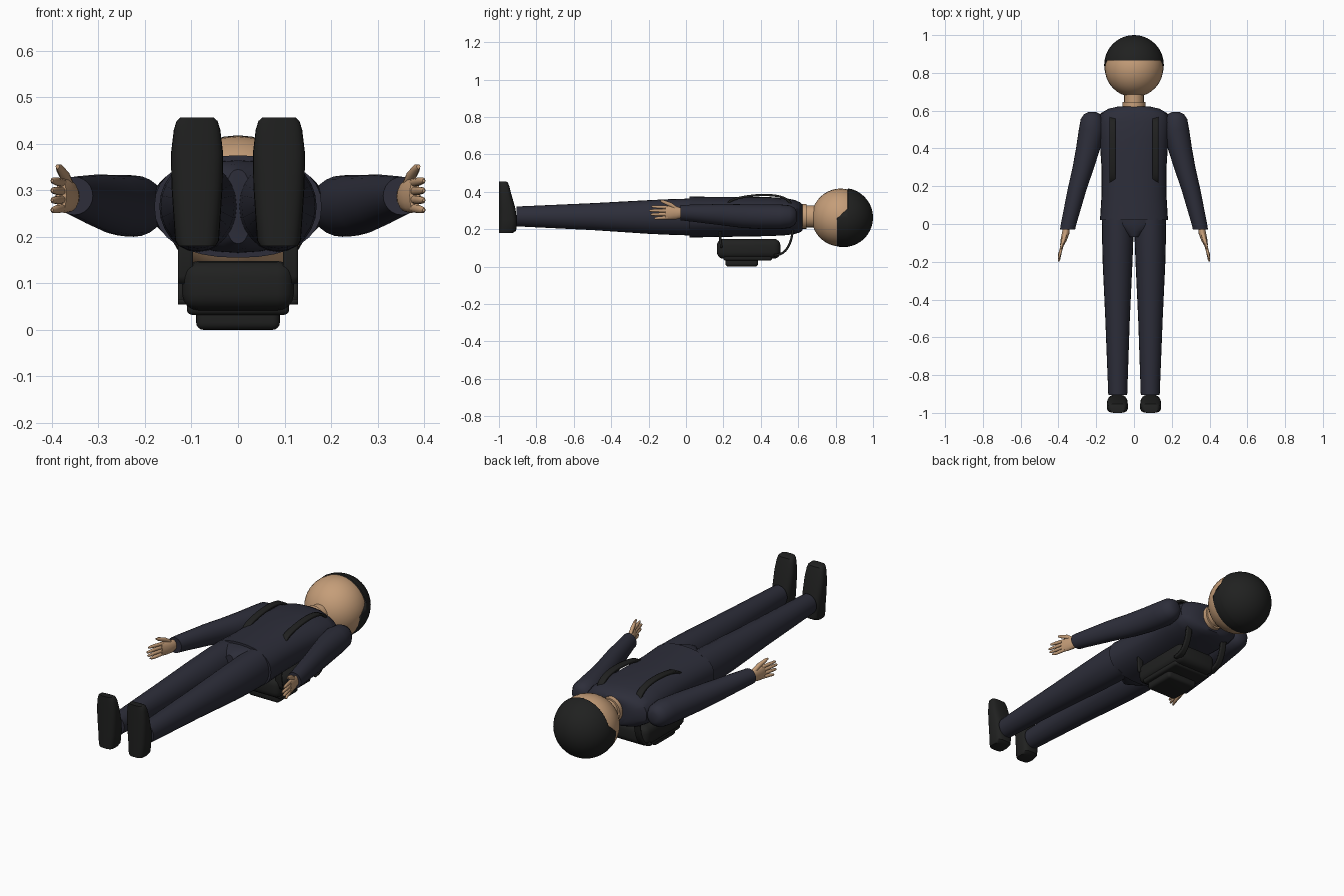
import bpy, bmesh, math
from mathutils import Vector

if "Cube" in bpy.data.objects:
    bpy.data.objects.remove(bpy.data.objects["Cube"])


def material(name, rgb):
    m = bpy.data.materials.new(name)
    m.diffuse_color = (*rgb, 1)
    m.use_nodes = True
    m.node_tree.nodes["Principled BSDF"].inputs["Base Color"].default_value = m.diffuse_color
    return m


SKIN = material("skin", (0.56, 0.34, 0.19))
SUIT = material("navy cloth", (0.026, 0.027, 0.042))
BLACK = material("black", (0.0145, 0.015, 0.0145))


def loft(bm, rings, axis="y", power=2.0, n=24):
    """Skin superellipse rings (cx, cy, cz, half_x, half_other) along an axis."""
    loops = []
    for cx, cy, cz, a, b in rings:
        loop = []
        for i in range(n):
            t = math.tau * i / n
            c, s = math.cos(t), math.sin(t)
            u = a * math.copysign(abs(c) ** (2 / power), c)
            v = b * math.copysign(abs(s) ** (2 / power), s)
            p = (cx + u, cy, cz + v) if axis == "y" else (cx + u, cy + v, cz)
            loop.append(bm.verts.new(p))
        loops.append(loop)
    for p, q in zip(loops, loops[1:]):
        for i in range(n):
            j = (i + 1) % n
            bm.faces.new((p[i], p[j], q[j], q[i]))
    bm.faces.new(loops[0])
    bm.faces.new(loops[-1])


def finish(name, bm, mat, mirror=False, angle=40):
    bmesh.ops.recalc_face_normals(bm, faces=bm.faces)
    me = bpy.data.meshes.new(name)
    bm.to_mesh(me)
    bm.free()
    ob = bpy.data.objects.new(name, me)
    bpy.context.collection.objects.link(ob)
    me.materials.append(mat)
    bpy.context.view_layer.objects.active = ob
    for o in bpy.context.selected_objects:
        o.select_set(False)
    ob.select_set(True)
    bpy.ops.object.shade_smooth_by_angle(angle=math.radians(angle))
    if mirror:
        ob.modifiers.new("Mirror", "MIRROR")
    return ob


def lofted(name, rings, mat, mirror=False, **kw):
    bm = bmesh.new()
    loft(bm, rings, **kw)
    return finish(name, bm, mat, mirror)


def box(name, lo, hi, bevel, mat, mirror=False):
    lo, hi = Vector(lo), Vector(hi)
    bm = bmesh.new()
    bmesh.ops.create_cube(bm, size=1)
    for v in bm.verts:
        v.co = (lo + hi) / 2 + v.co * (hi - lo)
    bmesh.ops.bevel(bm, geom=bm.edges[:], offset=bevel, segments=4,
                    profile=0.5, affect="EDGES")
    return finish(name, bm, mat, mirror)


def ball(center, radius):
    bm = bmesh.new()
    bmesh.ops.create_uvsphere(bm, u_segments=32, v_segments=20, radius=radius)
    for v in bm.verts:  # poles point along the body
        x, y, z = v.co
        v.co = Vector(center) + Vector((x, z, -y))
    return bm


# Head and neck
finish("head", ball((0, 0.827, 0.262), 0.155), SKIN)
lofted("neck", [(0, 0.57, 0.268, 0.052, 0.058), (0, 0.72, 0.268, 0.052, 0.058)], SKIN)
lofted("neck_base", [(0, 0.6, 0.268, 0.062, 0.067), (0, 0.645, 0.268, 0.062, 0.066)], SKIN)

# Hair cap, cut by a brow plane, a temple plane and a nape plane
bm = ball((0, 0.842, 0.262), 0.158)
brow = (Vector((0, 0.865, 0.31)), Vector((0, 1, 0)))
temple = (Vector((0, 0.865, 0.31)), Vector((0, 1, -1.1)).normalized())
nape = (Vector((0, 0.74, 0.2)), Vector((0, 1, 0)))
for co, no in (brow, temple, nape):
    bmesh.ops.bisect_plane(bm, geom=bm.verts[:] + bm.edges[:] + bm.faces[:],
                           plane_co=co, plane_no=no)


def above(p, plane):
    return (p - plane[0]).dot(plane[1]) > 0


bald = []
for f in bm.faces:
    c = f.calc_center_median()
    if not (above(c, nape) and (above(c, brow) or above(c, temple))):
        bald.append(f)
bmesh.ops.delete(bm, geom=bald, context="FACES")
hair = finish("hair", bm, BLACK)
sol = hair.modifiers.new("Solidify", "SOLIDIFY")
sol.thickness = 0.012

# Jacket body
lofted("jacket", [
    (0, 0.02, 0.265, 0.18, 0.110), (0, 0.15, 0.265, 0.172, 0.107),
    (0, 0.30, 0.266, 0.172, 0.106), (0, 0.45, 0.267, 0.182, 0.104),
    (0, 0.54, 0.266, 0.188, 0.098), (0, 0.585, 0.265, 0.178, 0.090),
    (0, 0.610, 0.263, 0.135, 0.080), (0, 0.622, 0.262, 0.085, 0.070)],
    SUIT, power=2.3, n=32)

# Sleeves
lofted("sleeve", [
    (0.222, 0.592, 0.268, 0.022, 0.025), (0.222, 0.582, 0.268, 0.042, 0.045),
    (0.222, 0.555, 0.267, 0.060, 0.060), (0.224, 0.50, 0.266, 0.068, 0.066),
    (0.243, 0.40, 0.267, 0.064, 0.066), (0.268, 0.30, 0.270, 0.057, 0.063),
    (0.302, 0.18, 0.278, 0.050, 0.056), (0.346, 0.00, 0.287, 0.041, 0.043),
    (0.352, -0.03, 0.288, 0.040, 0.041)], SUIT, mirror=True)

# Hands: palm, four fingers and a thumb
bm = bmesh.new()
loft(bm, [(0.357, -0.015, 0.287, 0.017, 0.024), (0.362, -0.05, 0.287, 0.020, 0.034),
          (0.372, -0.085, 0.288, 0.017, 0.037), (0.380, -0.110, 0.289, 0.011, 0.036)],
     n=16)
for k, tip in enumerate((-0.170, -0.190, -0.198, -0.185)):
    z, dz = 0.262 + 0.018 * k, 0.003 * (k - 1.5)
    loft(bm, [(0.376, -0.095, z, 0.009, 0.009),
              (0.389, -0.145, z + dz * 0.6, 0.008, 0.009),
              (0.397, tip + 0.008, z + dz, 0.006, 0.007),
              (0.399, tip, z + dz, 0.003, 0.003)], n=10)
loft(bm, [(0.362, -0.045, 0.305, 0.012, 0.013), (0.372, -0.080, 0.330, 0.011, 0.013),
          (0.383, -0.120, 0.346, 0.008, 0.010), (0.388, -0.135, 0.351, 0.004, 0.005)],
     n=10)
finish("hand", bm, SKIN, mirror=True)

# Trousers
lofted("trouser_leg", [
    (0.086, 0.03, 0.265, 0.082, 0.098), (0.086, -0.07, 0.265, 0.083, 0.096),
    (0.087, -0.20, 0.265, 0.079, 0.090), (0.087, -0.50, 0.267, 0.065, 0.072),
    (0.086, -0.905, 0.268, 0.050, 0.053)], SUIT, mirror=True)
lofted("trouser_seat", [
    (0, 0.05, 0.265, 0.168, 0.100), (0, 0.0, 0.265, 0.160, 0.099),
    (0, -0.04, 0.265, 0.070, 0.092), (0, -0.07, 0.265, 0.030, 0.080)], SUIT, power=2.2)

# Shoes, lofted from heel to toe
shoe = []
for z, top, half in ((0.180, -0.925, 0.040), (0.192, -0.908, 0.047), (0.25, -0.904, 0.051),
                     (0.31, -0.912, 0.055), (0.38, -0.932, 0.056), (0.43, -0.945, 0.050),
                     (0.449, -0.952, 0.044), (0.456, -0.965, 0.036)):
    shoe.append((0.088, (top - 1) / 2, z, half, (top + 1) / 2))
lofted("shoe", shoe, BLACK, mirror=True, axis="z", power=3.2)

# Backpack under the back
box("backpack", (-0.12, 0.165, 0.042), (0.12, 0.505, 0.148), 0.035, BLACK)
box("backpack_base", (-0.11, 0.20, 0.032), (0.11, 0.46, 0.075), 0.012, BLACK)
box("backpack_pocket", (-0.09, 0.21, 0.0), (0.09, 0.385, 0.06), 0.016, BLACK)

# Shoulder straps: a ribbon over the chest, through the shoulder and back to the pack
path = [(0.19, 0.10), (0.178, 0.165), (0.19, 0.26), (0.215, 0.345), (0.27, 0.366),
        (0.35, 0.380), (0.44, 0.385), (0.52, 0.374), (0.57, 0.340), (0.575, 0.25),
        (0.570, 0.165), (0.55, 0.105), (0.515, 0.065), (0.47, 0.06)]
bm = bmesh.new()
pairs = [[bm.verts.new((x, y, z)) for x in (0.097, 0.129)] for y, z in path]
for p, q in zip(pairs, pairs[1:]):
    bm.faces.new((p[0], p[1], q[1], q[0]))
strap = finish("shoulder_strap", bm, BLACK)
sub = strap.modifiers.new("Subdivision", "SUBSURF")
sub.subdivision_type = "CATMULL_CLARK"
sub.boundary_smooth = "PRESERVE_CORNERS"
sub.levels = sub.render_levels = 2
sol = strap.modifiers.new("Solidify", "SOLIDIFY")
sol.thickness = 0.012
sol.offset = 0
strap.modifiers.new("Mirror", "MIRROR")
